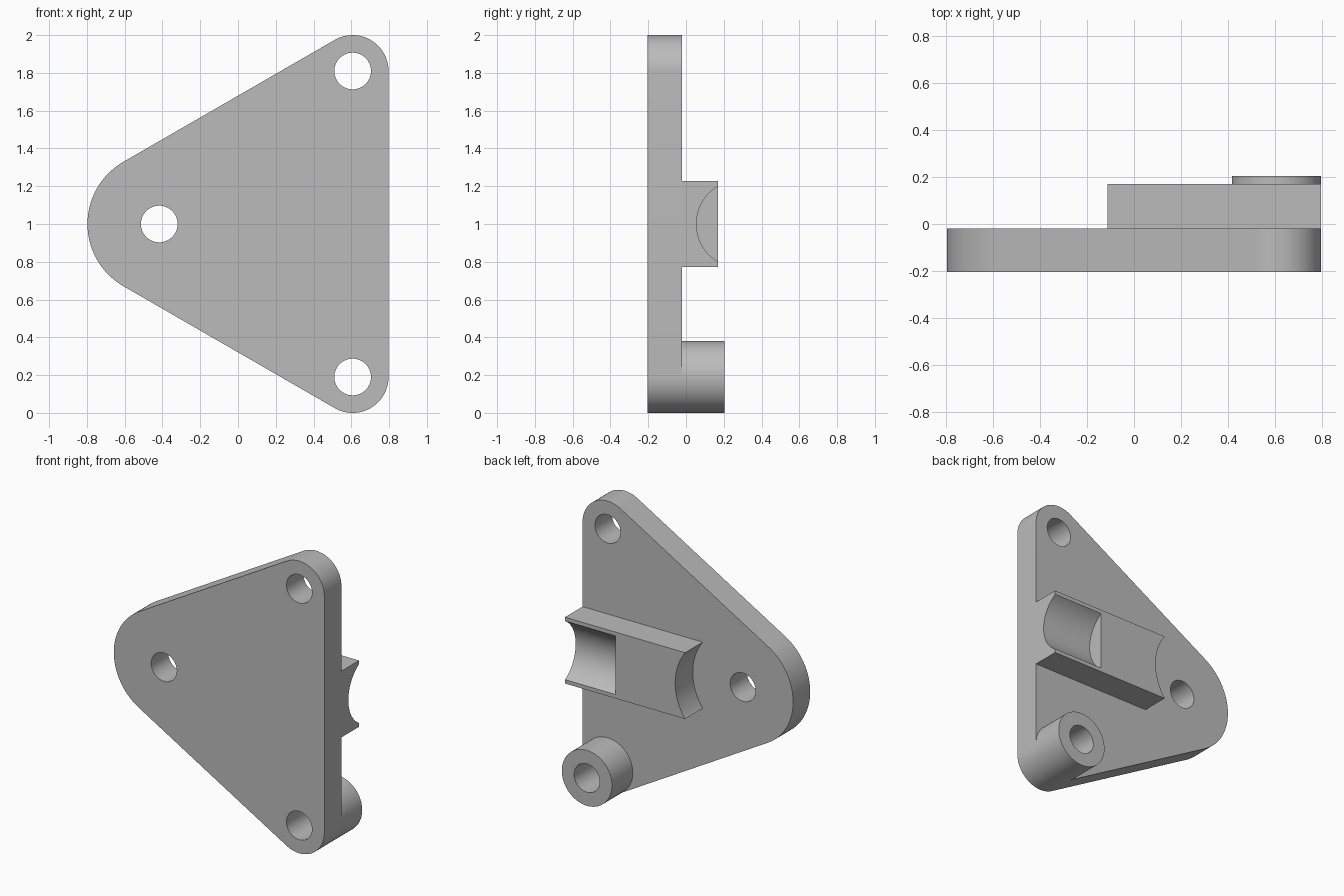
import bpy, bmesh
from math import sin, cos, radians, pi
from mathutils import Matrix, Vector

cube = bpy.data.objects.get("Cube")
if cube:
    bpy.data.objects.remove(cube)

grey = bpy.data.materials.new("plain grey")
grey.use_nodes = True
colour = (0.5, 0.5, 0.5, 1)
grey.diffuse_color = colour
grey.node_tree.nodes["Principled BSDF"].inputs["Base Color"].default_value = colour

# Shared dimensions: hole centres (x, z) and depth levels (y)
LEFT, TOP, BOTTOM = (-0.417, 1.0), (0.607, 1.81), (0.607, 0.19)
SMALL, BIG, HOLE = 0.19, 0.38, 0.097
FRONT, BACK = -0.205, -0.02
EDGE = TOP[0] + SMALL


def arc(centre, radius, start, end, steps):
    """Points on an arc in the xz plane, angles in degrees."""
    angles = [radians(start + (end - start) * i / steps) for i in range(steps + 1)]
    return [(centre[0] + radius * cos(a), centre[1] + radius * sin(a)) for a in angles]


def prism(name, outline, y0, y1):
    """Extrude an xz outline from y0 to y1."""
    bm = bmesh.new()
    face = bm.faces.new([bm.verts.new((x, y0, z)) for x, z in outline])
    new = bmesh.ops.extrude_face_region(bm, geom=[face])["geom"]
    verts = [v for v in new if isinstance(v, bmesh.types.BMVert)]
    bmesh.ops.translate(bm, verts=verts, vec=(0, y1 - y0, 0))
    bmesh.ops.recalc_face_normals(bm, faces=bm.faces)
    mesh = bpy.data.meshes.new(name)
    bm.to_mesh(mesh)
    bm.free()
    mesh.materials.append(grey)
    obj = bpy.data.objects.new(name, mesh)
    bpy.context.collection.objects.link(obj)
    return obj


def disc(name, centre, radius, y0, y1, steps=72):
    return prism(name, arc(centre, radius, 0, 360, steps)[:-1], y0, y1)


def finish(obj, cutters):
    """Cut the part, drop the cutters and smooth the round walls."""
    for cutter in cutters:
        cutter.hide_render = True
        mod = obj.modifiers.new("cut", "BOOLEAN")
        mod.operation, mod.solver, mod.object = "DIFFERENCE", "EXACT", cutter
    graph = bpy.context.evaluated_depsgraph_get()
    mesh = bpy.data.meshes.new_from_object(obj.evaluated_get(graph))
    obj.modifiers.clear()
    obj.data = mesh
    for cutter in cutters:
        bpy.data.objects.remove(cutter)
    bpy.ops.object.select_all(action="DESELECT")
    obj.select_set(True)
    bpy.context.view_layer.objects.active = obj
    bpy.ops.object.shade_smooth_by_angle(angle=radians(30))


# Rounded triangular plate with three holes
outline = (arc(TOP, SMALL, 0, 120, 24) + arc(LEFT, BIG, 120, 240, 36)
           + arc(BOTTOM, SMALL, 240, 360, 24))
plate = prism("mounting_plate", outline, FRONT, BACK)
finish(plate, [disc("hole", c, HOLE, -1, 1) for c in (LEFT, TOP, BOTTOM)])

# Round spacer on the back of the lower corner
boss = disc("corner_spacer", BOTTOM, SMALL, BACK, 0.205)
finish(boss, [disc("hole", BOTTOM, HOLE, -1, 1)])

# Raised bar with a scooped inner end and a half-round cradle
half = 0.227
bar = prism("cradle_bar", [(-0.2, 1 - half), (EDGE, 1 - half),
                           (EDGE, 1 + half), (-0.2, 1 + half)], BACK, 0.17)
scoop = disc("scoop", LEFT, BIG, -1, 1)
groove = disc("groove", (0, 0), 0.232, 0, 1)
groove.data.transform(Matrix.Translation((0.415, 0.287, 1)) @ Matrix.Rotation(-pi / 2, 4, "Z"))
finish(bar, [scoop, groove])
